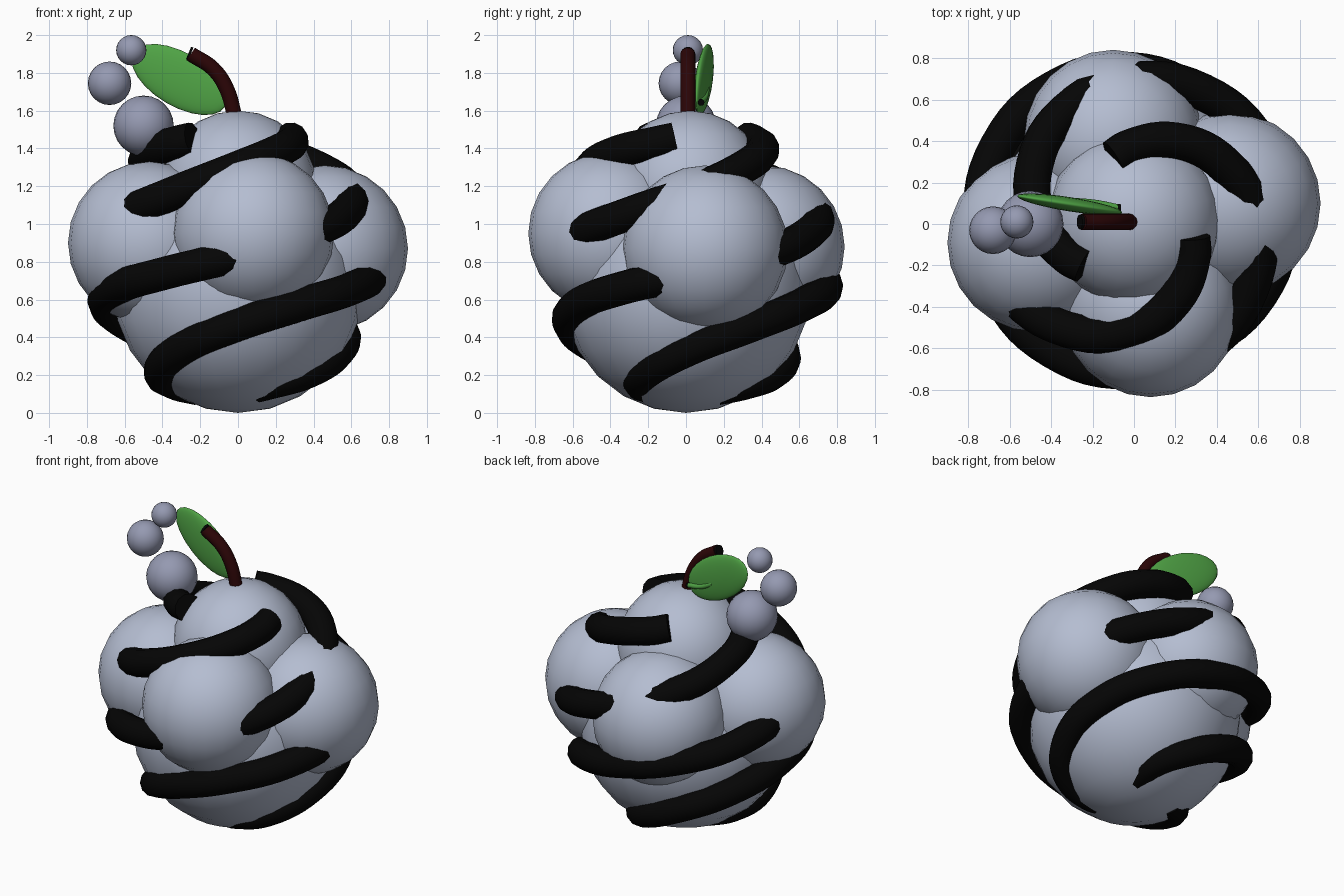
import bpy
from math import radians, cos, sin

cube = bpy.data.objects.get("Cube")
if cube:
    bpy.data.objects.remove(cube, do_unlink=True)


def material(name, colour):
    m = bpy.data.materials.new(name)
    m.use_nodes = True
    m.diffuse_color = (*colour, 1)
    m.node_tree.nodes["Principled BSDF"].inputs["Base Color"].default_value = (*colour, 1)
    return m


grey = material("pale blue grey", (0.46, 0.51, 0.64))
dusk = material("dusky blue grey", (0.30, 0.32, 0.44))
black = material("black", (0.0015, 0.0015, 0.0015))
green = material("leaf green", (0.08, 0.37, 0.06))
brown = material("stem brown", (0.024, 0.0015, 0.002))


def ball(name, centre, radius, mat, scale=(1, 1, 1), rotation=(0, 0, 0)):
    bpy.ops.mesh.primitive_uv_sphere_add(segments=24, ring_count=12, radius=radius,
                                         location=centre, rotation=rotation)
    ob = bpy.context.object
    ob.name = name
    ob.scale = scale
    ob.data.materials.append(mat)
    bpy.ops.object.shade_smooth()


def tube(name, points, radius, mat):
    cu = bpy.data.curves.new(name, "CURVE")
    cu.dimensions = "3D"
    cu.bevel_depth = radius
    cu.bevel_resolution = 4
    cu.resolution_u = 6
    cu.use_fill_caps = True
    sp = cu.splines.new("BEZIER")
    sp.bezier_points.add(len(points) - 1)
    for bp, p in zip(sp.bezier_points, points):
        bp.co = p
        bp.handle_left_type = bp.handle_right_type = "AUTO"
    cu.materials.append(mat)
    ob = bpy.data.objects.new(name, cu)
    bpy.context.collection.objects.link(ob)
    bpy.ops.object.select_all(action="DESELECT")
    ob.select_set(True)
    bpy.context.view_layer.objects.active = ob
    bpy.ops.object.convert(target="MESH")
    bpy.ops.object.shade_smooth_by_angle(angle=radians(40))


# Cluster of body lobes
ball("body_base", (0, 0, 0.66), 0.66, grey)
ball("body_top", (0, 0.02, 1.18), 0.42, grey)
ball("body_front", (0.08, -0.405, 0.95), 0.43, grey)
ball("body_back", (-0.1, 0.41, 0.88), 0.43, grey)
ball("body_left", (0.46, 0.1, 0.87), 0.44, grey)
ball("body_right", (-0.47, -0.09, 0.9), 0.43, grey)

# Floating bubbles
ball("bubble_large", (-0.5, 0.0, 1.52), 0.16, dusk)
ball("bubble_medium", (-0.68, -0.03, 1.745), 0.115, dusk)
ball("bubble_small", (-0.565, 0.01, 1.92), 0.08, dusk)

# Three spiral bands, each a turn and more: angle, radius, height
band = [(-75, 0.20, 0.13), (-55, 0.32, 0.16), (-30, 0.45, 0.22), (0, 0.56, 0.34),
        (30, 0.63, 0.46), (60, 0.68, 0.57), (90, 0.72, 0.66), (120, 0.73, 0.74),
        (150, 0.73, 0.83), (180, 0.71, 0.94), (210, 0.67, 1.05), (240, 0.61, 1.17),
        (270, 0.53, 1.29), (300, 0.44, 1.38), (330, 0.35, 1.43), (345, 0.31, 1.45)]
for k in range(3):
    pts = []
    for a, r, z in band:
        t = radians(a + 120 * k)
        pts.append((-0.02 + r * cos(t), 0.02 + r * sin(t), z))
    tube(f"spiral_band_{k + 1}", pts, 0.09, black)

# Stem with a dark tip
tube("stem", [(-0.015, 0.01, 1.56), (-0.06, 0.01, 1.715), (-0.13, 0.01, 1.82), (-0.25, 0.01, 1.9)],
     0.04, brown)
tube("stem_tip", [(-0.25, 0.01, 1.9), (-0.262, 0.01, 1.905)], 0.036, black)

# Leaf and its stalk
ball("leaf", (-0.31, 0.095, 1.765), 0.285, green, (1, 0.12, 0.5),
     (0, radians(30), radians(-9)))
tube("leaf_stalk", [(-0.28, 0.11, 1.72), (-0.18, 0.1, 1.67), (-0.08, 0.08, 1.645)],
     0.016, green)
tube("leaf_stalk_tip", [(-0.08, 0.08, 1.645), (-0.065, 0.08, 1.643)], 0.017, black)
